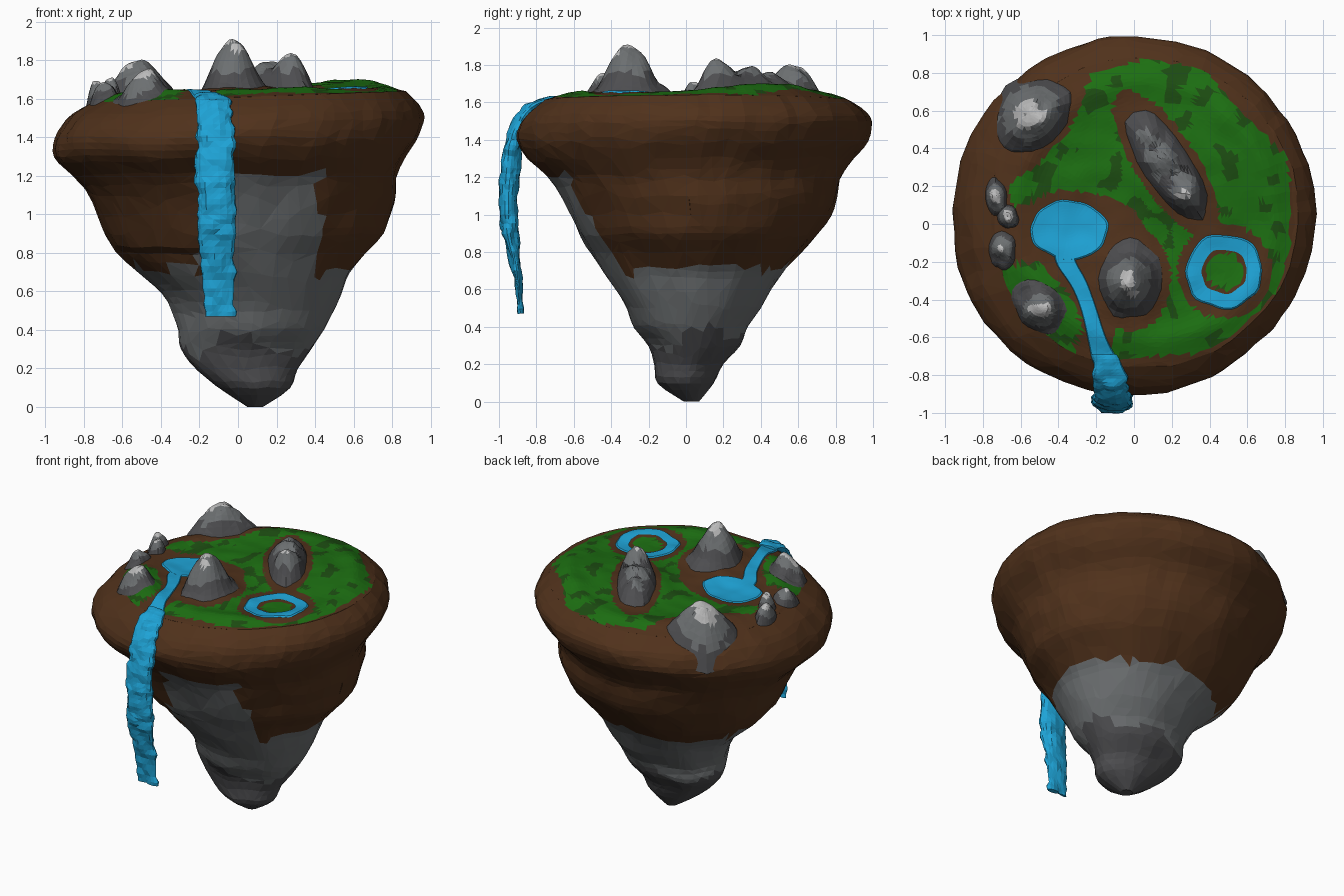
import bpy, bmesh, math, random
from math import sin, cos, pi, tau, hypot, exp, radians
from mathutils import Vector, noise

if "Cube" in bpy.data.objects:
    bpy.data.objects.remove(bpy.data.objects["Cube"])

random.seed(4)
COL = {"earth": (.08, .031, .011), "grass": (.012, .16, .006), "dark_grass": (.012, .075, .006),
       "water": (.013, .37, .68), "stone": (.15, .16, .165), "stone_dark": (.075, .075, .08),
       "stone_light": (.5, .5, .5)}
KEYS = list(COL)
MATS = [bpy.data.materials.new(k) for k in KEYS]
for mat in MATS:
    mat.diffuse_color = (*COL[mat.name], 1)

def n3(x, y, z, f):
    return noise.noise(Vector((x * f + 7.3, y * f + 2.1, z * f + 5.7)))

def interp(rows, t):
    """Smooth (Catmull-Rom) interpolation of a table of rows, t in 0..len-1."""
    i = min(int(t), len(rows) - 2)
    u = t - i
    quad = zip(rows[max(i - 1, 0)], rows[i], rows[i + 1], rows[min(i + 2, len(rows) - 1)])
    return [b + .5 * u * (c - a + u * (2 * a - 5 * b + 4 * c - d + u * (3 * (b - c) + d - a)))
            for a, b, c, d in quad]

def loft(name, rows, colour, closed=True, up=False, decimate=None):
    """Skin rows of points into a flat-shaded triangle mesh coloured per face."""
    bm = bmesh.new()
    vs = [[bm.verts.new(p) for p in r] for r in rows]
    n = len(rows[0])
    for a, b in zip(vs, vs[1:]):
        for j in range(n if closed else n - 1):
            bm.faces.new((a[j], a[(j + 1) % n], b[(j + 1) % n], b[j]))
    bmesh.ops.remove_doubles(bm, verts=bm.verts, dist=1e-5)
    bmesh.ops.triangulate(bm, faces=bm.faces)
    bmesh.ops.recalc_face_normals(bm, faces=bm.faces)
    if up and sum(f.normal.z * f.calc_area() for f in bm.faces) < 0:
        bmesh.ops.reverse_faces(bm, faces=bm.faces)
    for f in bm.faces:
        f.material_index = KEYS.index(colour(f.calc_center_median()))
    me = bpy.data.meshes.new(name)
    bm.to_mesh(me)
    bm.free()
    for mat in MATS:
        me.materials.append(mat)
    ob = bpy.data.objects.new(name, me)
    bpy.context.collection.objects.link(ob)
    if decimate:
        ob.modifiers.new("facets", 'DECIMATE').ratio = decimate

# Island outline: z, x min, x max, y min, y max
PROFILE = [(0, .05, .13, -.01, .07), (.1, -.1, .27, -.15, .15), (.2, -.22, .31, -.17, .2),
           (.3, -.3, .38, -.2, .29), (.4, -.31, .45, -.28, .33), (.5, -.34, .5, -.32, .4),
           (.6, -.4, .54, -.38, .46), (.7, -.51, .58, -.45, .53), (.8, -.62, .66, -.51, .62),
           (.9, -.69, .76, -.57, .7), (1, -.73, .79, -.62, .77), (1.1, -.78, .82, -.67, .8),
           (1.2, -.86, .83, -.74, .82), (1.3, -.95, .87, -.85, .88), (1.4, -.95, .93, -.9, .97),
           (1.5, -.88, .96, -.87, .99), (1.56, -.82, .93, -.82, .95), (1.61, -.76, .87, -.76, .88)]

def outline(row, a):
    z, x0, x1, y0, y1 = row
    c, s = cos(a), sin(a)
    quarter = (-.01, .02, .015 if z > .8 else -.05, 0)[int(a / tau * 4) % 4]
    k = 1 + quarter * abs(sin(2 * a)) + .018 * n3(c * (.3 + z), s * (.3 + z), z, 4)
    return Vector(((x0 + x1 + c * k * (x1 - x0)) / 2, (y0 + y1 + s * k * (y1 - y0)) / 2,
                   z + .02 * n3(c, s, z, 2.5) * min(1, 4 * z) * min(1, 5 * (1.61 - z))
                   + .03 * c * max(0, z - 1.51) / .1))

def ground(x, y):
    """Height of the plateau: hills, sunken water, raised rim, falling off past the edge."""
    s = hypot((x - .055) / .815, (y - .06) / .82)
    h = 1.63 + .025 * x + .014 * n3(x, y, 0, 3.5) + .008 * n3(x, y, 3, 9)
    for cx, cy, r, amp in ((-.02, -.29, .2, .05), (.17, .33, .24, .04), (.55, .4, .25, .04),
                           (-.33, -.03, .2, -.02), (.48, -.25, .22, -.015), (-.5, -.45, .2, .02)):
        h += amp * exp(-((x - cx) ** 2 + (y - cy) ** 2) / r ** 2)
    h += .02 * exp(-((s - .85) / .1) ** 2)
    h -= .02 * exp(-(x + .22 + .3 * (y + .5)) ** 2 / .008 - (y + .6) ** 2 / .08)
    t = min(1, max(0, (s - .8) / .2)) ** 2
    return h * (1 - t) + (1.61 + .03 * x) * t - max(0, s - 1) * .8

# Earth and rock underside
def body_colour(p):
    d = math.degrees(math.atan2(p.x - .04, .05 - p.y))
    edge = .72 + .05 * n3(p.x, p.y, p.z, 6)
    if -24 < d < 42:
        edge += .48 * min(1, (d + 24) / 16, (42 - d) / 14)
    if p.z > edge:
        return "earth"
    return "stone_dark" if p.z < .34 + .1 * n3(p.x, p.y, p.z, 4) else "stone"

SEG = 90
rows = [[outline(interp(PROFILE, i / 3), tau * j / SEG) for j in range(SEG)] for i in range(52)]
loft("island_body", [[Vector((.09, .02, 0))] * SEG] + rows + [[Vector((.04, .07, 1.55))] * SEG],
     body_colour, decimate=.25)

# Mountains: centre x, y, half sizes, rotation, body height, peaks (x, y, radius, height)
MOUNTAINS = {
    "front_peak": (-.02, -.29, .18, .23, 0, .06, [(-.03, -.31, .17, .16)]),
    "long_ridge": (.17, .32, .36, .13, -57, .09,
                   [(.28, .16, .13, .095), (.15, .35, .1, .02), (.06, .49, .1, .02)]),
    "back_left_peak": (-.55, .58, .25, .19, 40, .1, [(-.55, .59, .19, .09)]),
    "front_left_peak": (-.51, -.44, .19, .15, -45, .04, [(-.5, -.45, .13, .07)]),
    "left_rock_a": (-.73, .14, .06, .11, 10, .07, [(-.73, .16, .07, .03)]),
    "left_rock_b": (-.67, .04, .06, .07, 30, .06, [(-.67, .04, .06, .02)]),
    "left_rock_c": (-.7, -.14, .08, .11, 0, .06, [(-.7, -.12, .08, .03)])}

def ellipse_s(p, m):
    a, dx, dy = radians(m[4]), p.x - m[0], p.y - m[1]
    return hypot((dx * cos(a) + dy * sin(a)) / m[2], (dy * cos(a) - dx * sin(a)) / m[3])

def polar(cx, cy, rx, ry, rot, inner, rings, seg, wobble, height):
    """Rows of a wobbly elliptical disc or ring; height(x, y, s) gives z."""
    rows = []
    for i in range(rings + 1):
        s = 1 - (1 - inner) * i / rings
        row = []
        for j in range(seg):
            a = tau * j / seg
            k = s * (1 + wobble * n3(cos(a) + cx, sin(a) + cy, 0, 1.8))
            u, v = k * rx * cos(a), k * ry * sin(a)
            x, y = cx + u * cos(rot) - v * sin(rot), cy + u * sin(rot) + v * cos(rot)
            row.append(Vector((x, y, height(x, y, s))))
        rows.append(row)
    return rows

def mountain(name, m):
    cx, cy, rx, ry, rot, hb, peaks = m
    def height(x, y, s):
        h = hb * (1 - s ** 4) - .02 * s + (1 - s) * .06 * n3(x, y, 1, 13) * min(1, s * 3)
        for px, py, r, ph in peaks:
            h += ph * max(0, 1 - (hypot(x - px, y - py) / r) ** 2) ** 1.6
        return ground(x, y) + h
    def colour(p):
        f = (p.z - ground(p.x, p.y)) / (hb + peaks[0][3]) + .25 * n3(p.x, p.y, p.z, 16)
        return "stone_light" if f > .85 else "stone" if f > .42 else "stone_dark"
    loft(name, polar(cx, cy, rx, ry, radians(rot), 0, 10, 24, .14, height), colour, up=True)

for name, m in MOUNTAINS.items():
    mountain(name, m)

# Plateau with grass patches
MAIN = [(-.23, .79), (.06, .87), (.35, .83), (.56, .6), (.82, .34), (.83, -.08), (.77, -.34),
        (.56, -.56), (.35, -.69), (-.13, -.71), (-.08, -.5), (.1, -.5), (.17, -.2), (0, .08),
        (-.15, .15), (-.4, .18), (-.64, .08), (-.67, .2), (-.5, .32), (-.34, .5)]
PATCH = [(-.68, -.22), (-.5, -.2), (-.32, -.4), (-.27, -.56), (-.33, -.69), (-.5, -.67),
         (-.7, -.53), (-.72, -.35)]

def inside(x, y, poly):
    return sum((ay > y) != (by > y) and x < ax + (y - ay) * (bx - ax) / (by - ay)
               for (ax, ay), (bx, by) in zip(poly, poly[1:] + poly[:1])) % 2 == 1

def ground_colour(p):
    x, y = p.x, p.y
    bare = (ellipse_s(p, MOUNTAINS["front_peak"]) < 1.2 or ellipse_s(p, MOUNTAINS["long_ridge"]) < 1.25
            or .1 < hypot(x - .48, y + .25) < .25 or hypot((x + .35) / .26, (y + .02) / .2) < 1)
    if bare or not (inside(x, y, MAIN) or inside(x, y, PATCH)):
        return "earth"
    return "dark_grass" if n3(x, y, 0, 9) > .27 else "grass"

rim = [outline(PROFILE[-1], tau * j / SEG) for j in range(SEG)]
mid = Vector((.055, .06, 1.6))
rows = [[mid.lerp(p, .985) - Vector((0, 0, .04)) for p in rim], rim]
for i in range(39, -1, -1):
    row = [mid.lerp(p, i / 40) for p in rim]
    for q in row:
        if i:
            q.x += random.uniform(-.007, .007) * i / 40
            q.y += random.uniform(-.007, .007) * i / 40
        q.z = ground(q.x, q.y)
    rows.append(row)
loft("plateau", rows, ground_colour, up=True)

# Pond, ring pool and stream lie just above the ground
def wet(p):
    return "water"

def water_z(x, y, s):
    return ground(x, y) + (-.006 if s in (1, .57) else .007)

loft("pond", polar(-.345, -.03, .215, .16, 0, 0, 12, 40, .12, water_z), wet, up=True)
loft("ring_pool", polar(.48, -.25, .21, .205, 0, .57, 6, 40, .1, water_z), wet, up=True)
STREAM = [(-.36, -.12, .07), (-.36, -.2, .05), (-.29, -.32, .042), (-.24, -.45, .04),
          (-.19, -.63, .05), (-.14, -.77, .075), (-.11, -.86, .1)]
rows = []
for i in range(31):
    x, y, w = interp(STREAM, i / 5)
    rows.append([Vector((x + w * u, y + .4 * w * u, water_z(x + w * u, y + .4 * w * u, abs(u))))
                 for u in (-1, -.85, -.4, 0, .4, .85, 1)])
loft("stream", rows, wet, closed=False, up=True)

# Waterfall: x, y, z, half width, half thickness
FALL = [(-.16, -.69, 1.61, .06, .018), (-.14, -.78, 1.598, .085, .025), (-.12, -.86, 1.535, .09, .035),
        (-.11, -.92, 1.4, .1, .045), (-.12, -.94, 1.22, .1, .055), (-.11, -.95, 1.05, .1, .05),
        (-.11, -.94, .9, .1, .042), (-.1, -.905, .7, .085, .025), (-.095, -.885, .47, .075, .014)]
rows = []
for i in range(49):
    t = i / 6
    x, y, z, w, d = interp(FALL, t)
    a, b = interp(FALL, max(t - .3, 0)), interp(FALL, min(t + .3, 8))
    side = Vector((0, b[2] - a[2], a[1] - b[1])).normalized()
    row = []
    for j in range(18):
        c, s = cos(tau * j / 18), sin(tau * j / 18)
        p = Vector((x + w * c, y, z)) + side * d * s
        k = .025 * n3(p.x, p.y, p.z, 16)
        row.append(p + Vector((k * c, 0, 0)) + side * k * .7 * s)
    rows.append(row)
caps = [[sum(r, Vector()) / 18] * 18 for r in (rows[0], rows[-1])]
loft("waterfall", [caps[0]] + rows + [caps[1]], wet)

for m in bpy.data.materials:
    if m.users and not m.is_grease_pencil:
        m.use_nodes = True
        m.node_tree.nodes["Principled BSDF"].inputs["Base Color"].default_value = m.diffuse_color
